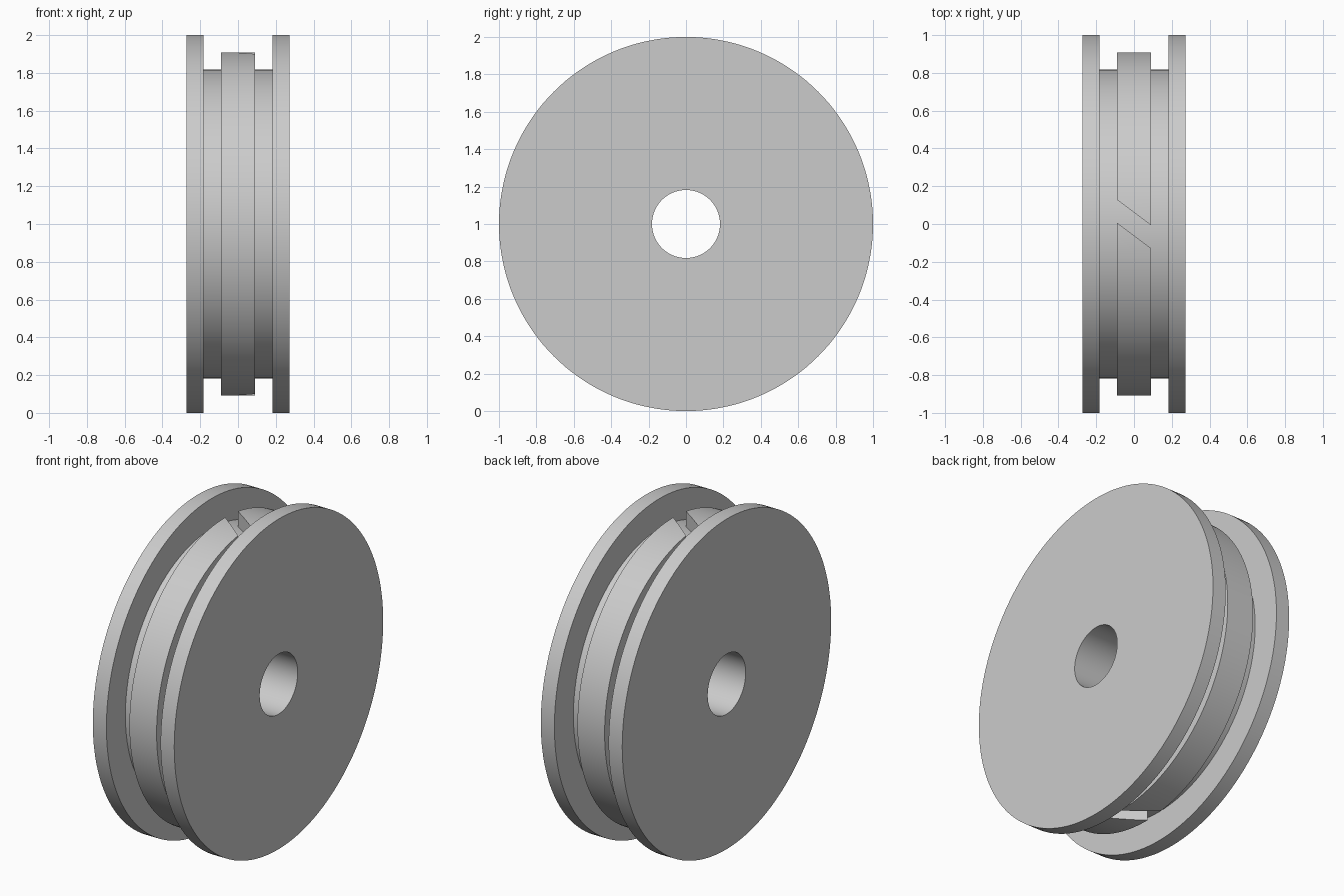
import bpy, bmesh, math
from mathutils import Matrix, Vector

if "Cube" in bpy.data.objects:
    bpy.data.objects.remove(bpy.data.objects["Cube"], do_unlink=True)

U = 1 / 11          # module: every radius and width is a multiple of this
SEGMENTS = 144

grey = bpy.data.materials.new("plain grey")
grey.use_nodes = True
grey.diffuse_color = (0.6, 0.6, 0.6, 1)
grey.node_tree.nodes["Principled BSDF"].inputs["Base Color"].default_value = (0.6, 0.6, 0.6, 1)


def add_object(name, bm):
    bmesh.ops.recalc_face_normals(bm, faces=bm.faces)
    mesh = bpy.data.meshes.new(name)
    bm.to_mesh(mesh)
    bm.free()
    mesh.materials.append(grey)
    obj = bpy.data.objects.new(name, mesh)
    bpy.context.collection.objects.link(obj)
    return obj


def lathe(name, profile):
    """Spin a closed (x, radius) outline, in modules, around the axle."""
    bm = bmesh.new()
    verts = [bm.verts.new((x * U, 0, r * U)) for x, r in profile]
    edges = [bm.edges.new((v, verts[i - 1])) for i, v in enumerate(verts)]
    bmesh.ops.spin(bm, geom=verts + edges, axis=(1, 0, 0), cent=(0, 0, 0),
                   angle=math.tau, steps=SEGMENTS, use_merge=True)
    bmesh.ops.remove_doubles(bm, verts=bm.verts, dist=1e-5)
    bmesh.ops.translate(bm, verts=bm.verts, vec=(0, 0, 1))
    return add_object(name, bm)


def smooth(obj):
    bpy.ops.object.select_all(action='DESELECT')
    obj.select_set(True)
    bpy.context.view_layer.objects.active = obj
    bpy.ops.object.shade_smooth_by_angle(angle=math.radians(30))


# Two flanges joined by a hub, with the axle bore through the middle
spool = lathe("flanged_spool", [(-3, 2), (-3, 11), (-2, 11), (-2, 9),
                                (2, 9), (2, 11), (3, 11), (3, 2)])

# Raised centre band, slightly sunk into the hub
band = lathe("centre_band", [(-1, 8.9), (-1, 10), (1, 10), (1, 8.9)])

# Slanted slot through the band at top and bottom
bm = bmesh.new()
bmesh.ops.create_cube(bm, size=1)
for v in bm.verts:
    x, y, z = v.co
    v.co = Vector((x * 0.4, y * 0.122 - 0.75 * x * 0.4, 1 + z * 3))
cutter = add_object("slot_cutter", bm)
cutter.hide_render = True

cut = band.modifiers.new("slots", 'BOOLEAN')
cut.operation = 'DIFFERENCE'
cut.solver = 'EXACT'
cut.object = cutter
bpy.context.view_layer.objects.active = band
bpy.ops.object.modifier_apply(modifier=cut.name)
bpy.data.objects.remove(cutter, do_unlink=True)

for part in (spool, band):
    smooth(part)
